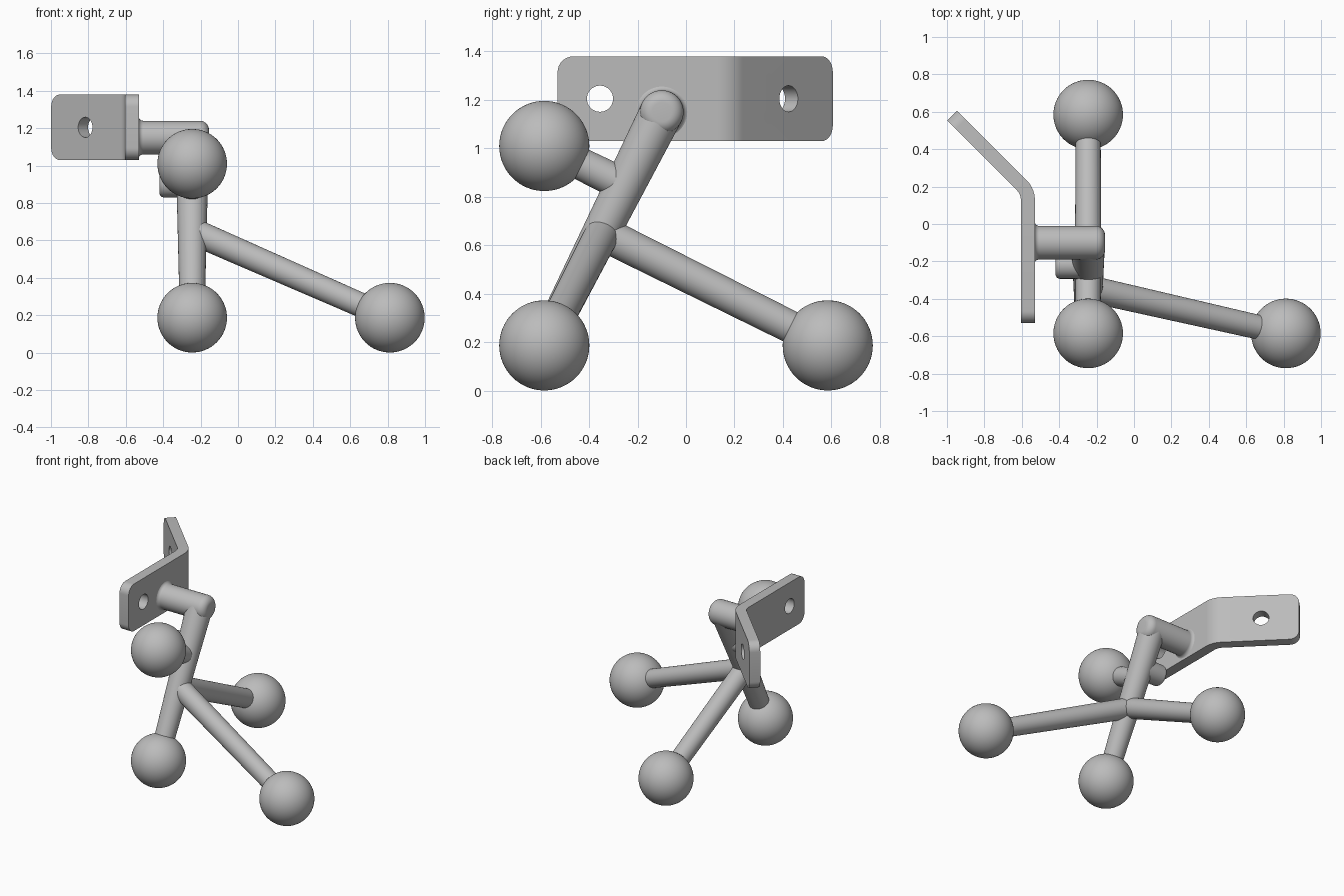
import bpy, bmesh, math
from mathutils import Vector

cube = bpy.data.objects.get("Cube")
if cube:
    bpy.data.objects.remove(cube, do_unlink=True)

grey = bpy.data.materials.new("plain grey")
grey.use_nodes = True
colour = (0.5, 0.5, 0.5, 1)
grey.diffuse_color = colour
grey.node_tree.nodes["Principled BSDF"].inputs["Base Color"].default_value = colour


def finish(name, bm):
    bmesh.ops.recalc_face_normals(bm, faces=bm.faces)
    mesh = bpy.data.meshes.new(name)
    bm.to_mesh(mesh)
    bm.free()
    mesh.materials.append(grey)
    obj = bpy.data.objects.new(name, mesh)
    bpy.context.collection.objects.link(obj)
    return obj


def smooth(obj, angle=35):
    bpy.ops.object.select_all(action="DESELECT")
    obj.select_set(True)
    bpy.context.view_layer.objects.active = obj
    bpy.ops.object.shade_smooth_by_angle(angle=math.radians(angle))


def rod(name, start, end, r1, r2, round_end=0.0, flare=0.0):
    """Tapered rod with an optional rounded far end and flared near end."""
    start, end = Vector(start), Vector(end)
    length = (end - start).length
    steps = [math.pi / 2 * i / 8 for i in range(9)]
    profile = [(0, r1)]
    if flare:
        profile = [(flare * (1 - math.cos(a)), r1 + flare * (1 - math.sin(a))) for a in steps]
    if round_end:
        profile += [(length - round_end * (1 - math.sin(a)),
                     r2 - round_end * (1 - math.cos(a))) for a in steps]
    else:
        profile.append((length, r2))
    turn = (end - start).to_track_quat("Z", "Y")
    sides = 48
    bm = bmesh.new()
    rings = []
    for h, r in profile:
        rings.append([bm.verts.new(start + turn @ Vector((
            r * math.cos(math.tau * i / sides), r * math.sin(math.tau * i / sides), h)))
            for i in range(sides)])
    for a, b in zip(rings, rings[1:]):
        for i in range(sides):
            j = (i + 1) % sides
            bm.faces.new((a[i], a[j], b[j], b[i]))
    bm.faces.new(rings[0])
    bm.faces.new(rings[-1])
    obj = finish(name, bm)
    smooth(obj)
    return obj


# Key points
px = -0.245
elbow = (px, -0.10, 1.15)
joint = (px, -0.345, 0.65)
balls = {
    "upper_front": (px, -0.585, 1.01),
    "lower_front": (px, -0.585, 0.187),
    "lower_back": (px, 0.585, 0.187),
    "lower_left": (0.812, -0.585, 0.187),
}

# Balls
for name, pos in balls.items():
    bm = bmesh.new()
    bmesh.ops.create_uvsphere(bm, u_segments=64, v_segments=32, radius=0.186)
    bmesh.ops.translate(bm, verts=bm.verts, vec=pos)
    smooth(finish(name + "_ball", bm))

# Rods joining the balls to the main stem
rod("main_stem", elbow, balls["lower_front"], 0.09, 0.066)
rod("upper_front_arm", (px, -0.25, 0.846), balls["upper_front"], 0.07, 0.064)
rod("lower_back_arm", joint, balls["lower_back"], 0.072, 0.066)
rod("lower_left_arm", joint, balls["lower_left"], 0.072, 0.064)
rod("side_stub", (px, -0.218, 0.905), (-0.42, -0.218, 0.905), 0.075, 0.075, 0.025)
rod("mount_rod", (-0.532, -0.10, 1.15), (-0.155, -0.10, 1.15), 0.09, 0.09, 0.05, 0.025)

# Bent mounting plate: plan outline raised to full height
arc = [math.pi / 4 * i / 12 for i in range(13)]
bend_x, bend_y, tail, front = -0.68, 0.128, 0.372, -0.53


def side(radius):
    pts = [(bend_x + radius, front)]
    pts += [(bend_x + radius * math.cos(a), bend_y + radius * math.sin(a)) for a in arc]
    return pts + [(pts[-1][0] - tail, pts[-1][1] + tail)]


bm = bmesh.new()
outer, inner = side(0.15), side(0.075)
levels = [[[bm.verts.new((x, y, z)) for x, y in s] for s in (outer, inner)]
          for z in (1.03, 1.38)]
(ob, ib), (ot, it) = levels
for a, b in ((ob, ib), (ot, it), (ob, ot), (ib, it)):
    for i in range(len(a) - 1):
        bm.faces.new((a[i], a[i + 1], b[i + 1], b[i]))
corners = []
for i in (0, -1):
    bm.faces.new((ob[i], ib[i], it[i], ot[i]))
    corners += [bm.edges.get((ob[i], ib[i])), bm.edges.get((ot[i], it[i]))]
bmesh.ops.recalc_face_normals(bm, faces=bm.faces)
bmesh.ops.bevel(bm, geom=corners, offset=0.065, segments=8, profile=0.5, affect="EDGES")
plate = finish("mounting_plate", bm)

# Screw holes through both wings of the plate
for name, pos, angle in (("front_hole_cutter", (-0.568, -0.355, 1.205), 0),
                         ("back_hole_cutter", (-0.79, 0.397, 1.205), math.pi / 4)):
    direction = Vector((math.cos(angle), math.sin(angle), 0)) * 0.1
    cutter = rod(name, Vector(pos) - direction, Vector(pos) + direction, 0.054, 0.054)
    cutter.hide_render = True
    cutter.hide_viewport = True
    cut = plate.modifiers.new(name, "BOOLEAN")
    cut.operation = "DIFFERENCE"
    cut.solver = "EXACT"
    cut.object = cutter

# Apply the cuts so that the cutters can go
bpy.context.view_layer.update()
depsgraph = bpy.context.evaluated_depsgraph_get()
cut_mesh = bpy.data.meshes.new_from_object(plate.evaluated_get(depsgraph))
plate.modifiers.clear()
plate.data = cut_mesh
for obj in [o for o in bpy.data.objects if o.name.endswith("_hole_cutter")]:
    bpy.data.objects.remove(obj, do_unlink=True)
smooth(plate, 30)
